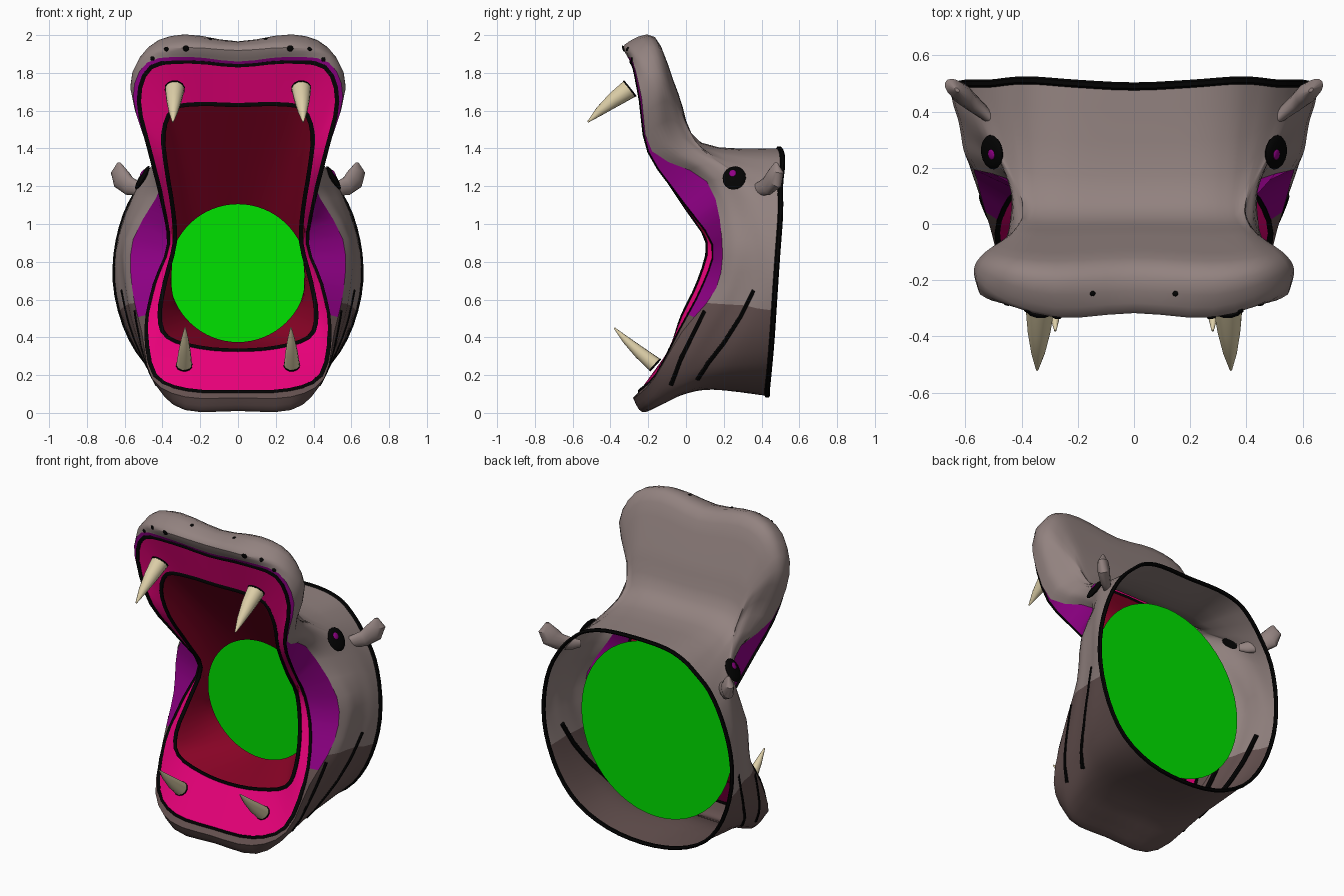
import bpy, bmesh, math
from mathutils import Vector
from mathutils.bvhtree import BVHTree

if "Cube" in bpy.data.objects:
    bpy.data.objects.remove(bpy.data.objects["Cube"])


def mat(name, r, g, b):
    m = bpy.data.materials.new(name)
    m.diffuse_color = (r, g, b, 1)
    m.use_nodes = True
    m.node_tree.nodes["Principled BSDF"].inputs["Base Color"].default_value = m.diffuse_color
    return m


GREY = mat("hide grey", .29, .225, .215)
BROWN = mat("jaw brown", .125, .08, .077)
PURPLE = mat("cheek purple", .28, 0, .24)
PINK = mat("lip pink", .8, 0, .19)
RED = mat("mouth dark red", .26, .001, .02)
GREEN = mat("throat green", 0, .76, 0)
BLACK = mat("line black", .001, .001, .001)
IVORY = mat("tusk ivory", .72, .62, .39)


def catmull(a, b, c, d, t):
    return .5 * (2 * b + (c - a) * t + (2 * a - 5 * b + 4 * c - d) * t * t
                 + (3 * b - a - 3 * c + d) * t ** 3)


def ring(*half, sub=3):
    """Mirror a half outline (top centre to bottom centre) and smooth it."""
    p = [Vector(v) for v in half]
    p += [Vector((-v.x, v.y, v.z)) for v in p[-2:0:-1]]
    n = len(p)
    return [catmull(p[i - 1], p[i], p[(i + 1) % n], p[(i + 2) % n], k / sub)
            for i in range(n) for k in range(sub)]


def between(rings, sub=4):
    """Add smooth intermediate rings."""
    out, n = [], len(rings)
    for i in range(n - 1):
        a, d = rings[max(i - 1, 0)], rings[min(i + 2, n - 1)]
        for k in range(sub):
            out.append([catmull(*q, k / sub) for q in zip(a, rings[i], rings[i + 1], d)])
    return out + [rings[-1]]


def finish(name, bm, mats, rule=None, angle=40):
    bmesh.ops.recalc_face_normals(bm, faces=bm.faces)
    me = bpy.data.meshes.new(name)
    bm.to_mesh(me)
    bm.free()
    for m in mats:
        me.materials.append(m)
    if rule:
        for f in me.polygons:
            f.material_index = rule(f.center)
    ob = bpy.data.objects.new(name, me)
    bpy.context.collection.objects.link(ob)
    bpy.ops.object.select_all(action='DESELECT')
    ob.select_set(True)
    bpy.context.view_layer.objects.active = ob
    bpy.ops.object.shade_smooth_by_angle(angle=math.radians(angle))
    return ob


def loft(name, rings, mats, rule=None, caps=False):
    bm = bmesh.new()
    rows = [[bm.verts.new(v) for v in r] for r in rings]
    for a, b in zip(rows, rows[1:]):
        n = len(a)
        for i in range(n):
            bm.faces.new((a[i], a[(i + 1) % n], b[(i + 1) % n], b[i]))
    if caps:
        bm.faces.new(rows[0])
        bm.faces.new(rows[-1])
    return finish(name, bm, mats, rule)


def tube(name, pts, radii, m, sides=10, closed=False, flat=1):
    """Sweep a circle along a path; flat scales a closed one front to back."""
    pts = [Vector(p) for p in pts]
    n, rows = len(pts), []
    for i, p in enumerate(pts):
        nxt = pts[(i + 1) % n] if closed else pts[min(i + 1, n - 1)]
        prv = pts[i - 1] if closed else pts[max(i - 1, 0)]
        q = (nxt - prv).normalized()
        u = q.cross(Vector((.31, .9, .3))).normalized()
        w = q.cross(u)
        if closed:
            u = (Vector((0, 1, 0)) - q * q.y).normalized()
            w = q.cross(u)
        r = radii[i] if isinstance(radii, (list, tuple)) else radii
        rows.append([p + r * (flat * math.cos(t) * u + math.sin(t) * w)
                     for t in (2 * math.pi * k / sides for k in range(sides))])
    if closed:
        rows.append(rows[0])
    return loft(name, rows, [m], caps=not closed)


# Head outlines, from the mouth opening to the open neck
inner = ring((0, -.215, 1.63), (.2, -.22, 1.635), (.34, -.22, 1.61), (.395, -.2, 1.48),
             (.38, -.14, 1.3), (.345, 0, 1.08), (.335, .11, .9), (.385, .065, .7),
             (.415, -.02, .52), (.375, -.06, .40), (.2, -.08, .345), (0, -.09, .33))
lip = ring((0, -.28, 1.84), (.25, -.295, 1.86), (.46, -.28, 1.83), (.525, -.245, 1.65),
           (.465, -.2, 1.38), (.40, -.02, 1.12), (.365, .14, .89), (.44, .09, .68),
           (.485, -.035, .44), (.44, -.16, .2), (.27, -.24, .12), (0, -.25, .11))
cheek = ring((0, -.29, 1.86), (.26, -.31, 1.885), (.48, -.28, 1.855), (.555, -.235, 1.67),
             (.47, -.18, 1.385), (.395, .11, 1.225), (.555, .19, .92), (.56, .16, .66),
             (.51, -.02, .43), (.455, -.17, .18), (.28, -.265, .085), (0, -.28, .08))
crest = ring((0, -.31, 1.935), (.28, -.325, 1.95), (.485, -.255, 1.905), (.57, -.16, 1.73),
             (.475, -.11, 1.43), (.43, .145, 1.235), (.59, .25, .92), (.59, .22, .66),
             (.535, .08, .41), (.43, -.11, .14), (.28, -.22, .015), (0, -.23, .01))
snout = ring((0, -.15, 1.95), (.28, -.165, 1.99), (.46, -.14, 1.925), (.53, -.1, 1.73),
             (.43, -.03, 1.46), (.465, .2, 1.235), (.605, .31, .92), (.6, .29, .66),
             (.54, .15, .4), (.435, 0, .165), (.29, -.12, .05), (0, -.13, .05))
brow = ring((0, -.04, 1.69), (.25, -.045, 1.7), (.39, -.04, 1.68), (.42, -.02, 1.58),
            (.395, .06, 1.41), (.505, .275, 1.23), (.615, .36, .92), (.615, .35, .66),
            (.55, .22, .39), (.44, .1, .19), (.28, .0, .105), (0, -.02, .1))
poll = ring((0, .08, 1.43), (.24, .08, 1.43), (.33, .08, 1.415), (.375, .1, 1.39),
            (.44, .2, 1.32), (.545, .365, 1.17), (.635, .42, .9), (.63, .4, .64),
            (.565, .31, .39), (.44, .22, .2), (.24, .15, .13), (0, .13, .125))
neck = ring((0, .49, 1.4), (.21, .5, 1.395), (.34, .51, 1.36), (.425, .51, 1.3),
            (.515, .5, 1.205), (.6, .5, 1.05), (.65, .485, .84), (.645, .47, .62),
            (.57, .455, .39), (.44, .44, .22), (.24, .43, .12), (0, .43, .09))
throat = ring(*[(.365 * math.sin(math.pi * i / 11), .225, .74 + .365 * math.cos(math.pi * i / 11))
                for i in range(12)])

# Outer skin, cheeks, gums and mouth lining
skin = loft("head_skin", between([cheek, crest, snout, brow, poll, neck]), [GREY, BROWN],
            lambda c: int(c.z < .58))
loft("cheek_skin", [lip, cheek], [PURPLE, BROWN], lambda c: int(c.z < .54))
loft("gums", between([lip, inner], 3), [PINK])
loft("mouth_lining", between([inner, throat]), [RED])

# Throat plate just behind the mouth opening
bm = bmesh.new()
bmesh.ops.create_circle(bm, cap_ends=True, segments=48, radius=1)
for v in bm.verts:
    v.co = Vector((v.co.x * .525, .29, .745 + v.co.y * .545))
finish("throat_plate", bm, [GREEN])

# Dark outlines
tube("lip_outline", lip, .013, BLACK, 6, True, .35)
tube("mouth_outline", inner, .013, BLACK, 6, True, .5)
tube("neck_outline", neck, .011, BLACK, 6, True, 1.3)

bvh = BVHTree.FromPolygons([v.co for v in skin.data.vertices],
                           [tuple(p.vertices) for p in skin.data.polygons])


def disc(name, centre, normal, r1, r2, depth, m):
    """Flattened dome lying on the skin; r2 is the vertical radius."""
    bm = bmesh.new()
    bmesh.ops.create_uvsphere(bm, u_segments=16, v_segments=8, radius=1)
    z = normal.normalized()
    x = Vector((0, 0, 1)).cross(z).normalized()
    y = z.cross(x)
    for v in bm.verts:
        v.co = centre + x * v.co.x * r1 + y * v.co.y * r2 + z * v.co.z * depth
    finish(name, bm, [m], angle=60)


for s, side in ((1, "right"), (-1, "left")):
    # Jaw wrinkles laid on the skin
    for k, path in enumerate((((.1, .54), (.03, .40), (-.03, .28), (-.08, .15)),
                              ((.36, .65), (.29, .51), (.2, .37), (.12, .27), (.06, .18)))):
        fine = [Vector(a).lerp(Vector(b), t / 4) for a, b in zip(path, path[1:])
                for t in range(5 if b == path[-1] else 4)]
        hits = [bvh.ray_cast(Vector((s * 2, p.x, p.y)), Vector((-s, 0, 0)))[0] for p in fine]
        hits = [h - Vector((s * .008, 0, 0)) for h in hits if h and h.x * s > .2]
        if len(hits) > 2:
            tube(f"wrinkle_{k}_{side}", hits, .014, BLACK, 8)

    # Nostril and whisker spots
    for k, (x, y, z, r) in enumerate(((.28, -.36, 1.92, .017), (.39, -.34, 1.93, .012),
                                      (.465, -.33, 1.875, .012), (.14, -.26, 2.02, .01))):
        p, n, _, _ = bvh.find_nearest(Vector((s * x, y, z)))
        disc(f"spot_{k}_{side}", p, n, r, r, .005, BLACK)

    # Eye and pupil, facing sideways and slightly up
    p, n, _, _ = bvh.find_nearest(Vector((s * .51, .25, 1.24)))
    n = n if n.x * s > 0 else -n
    n = Vector((s * .85, n.y * .35, .5)).normalized()
    disc(f"eye_{side}", p + n * .012, n, .062, .072, .016, BLACK)
    up = (Vector((0, 0, 1)) - n * n.z).normalized()
    disc(f"pupil_{side}", p + n * .026 + up * .02 + Vector((0, -.008, 0)), n, .019, .021, .006, PURPLE)

    # Ear, thinned across its length
    ear = tube(f"ear_{side}", [(s * .485, .355, 1.185), (s * .52, .385, 1.185), (s * .575, .43, 1.20),
                               (s * .615, .465, 1.235), (s * .632, .478, 1.28), (s * .63, .477, 1.325)],
               [.022, .036, .05, .06, .05, .01], GREY, 14)
    across = Vector((s * .65, -.76, 0))
    mid = across.dot(Vector((s * .575, .43, 0)))
    for v in ear.data.vertices:
        v.co -= across * (across.dot(v.co) - mid) * .4

    # Tusks with a dark root
    for name, a, b, r in (("upper", (.335, -.30, 1.715), (.345, -.52, 1.54), .052),
                          ("lower", (.285, -.165, .255), (.28, -.38, .45), .042)):
        a, b = (Vector((s * v[0], v[1], v[2])) for v in (a, b))
        bow = Vector((0, -.004, .004 if name == "upper" else -.004))
        tube(f"{name}_tusk_{side}", [a, a.lerp(b, .35) + bow, a.lerp(b, .7) + bow, b],
             [r, r * .8, r * .48, .004], IVORY, 12)
        d = (b - a).normalized()
        tube(f"{name}_tusk_root_{side}", [a - d * .006, a + d * .003], r * 1.04, BLACK, 12)
